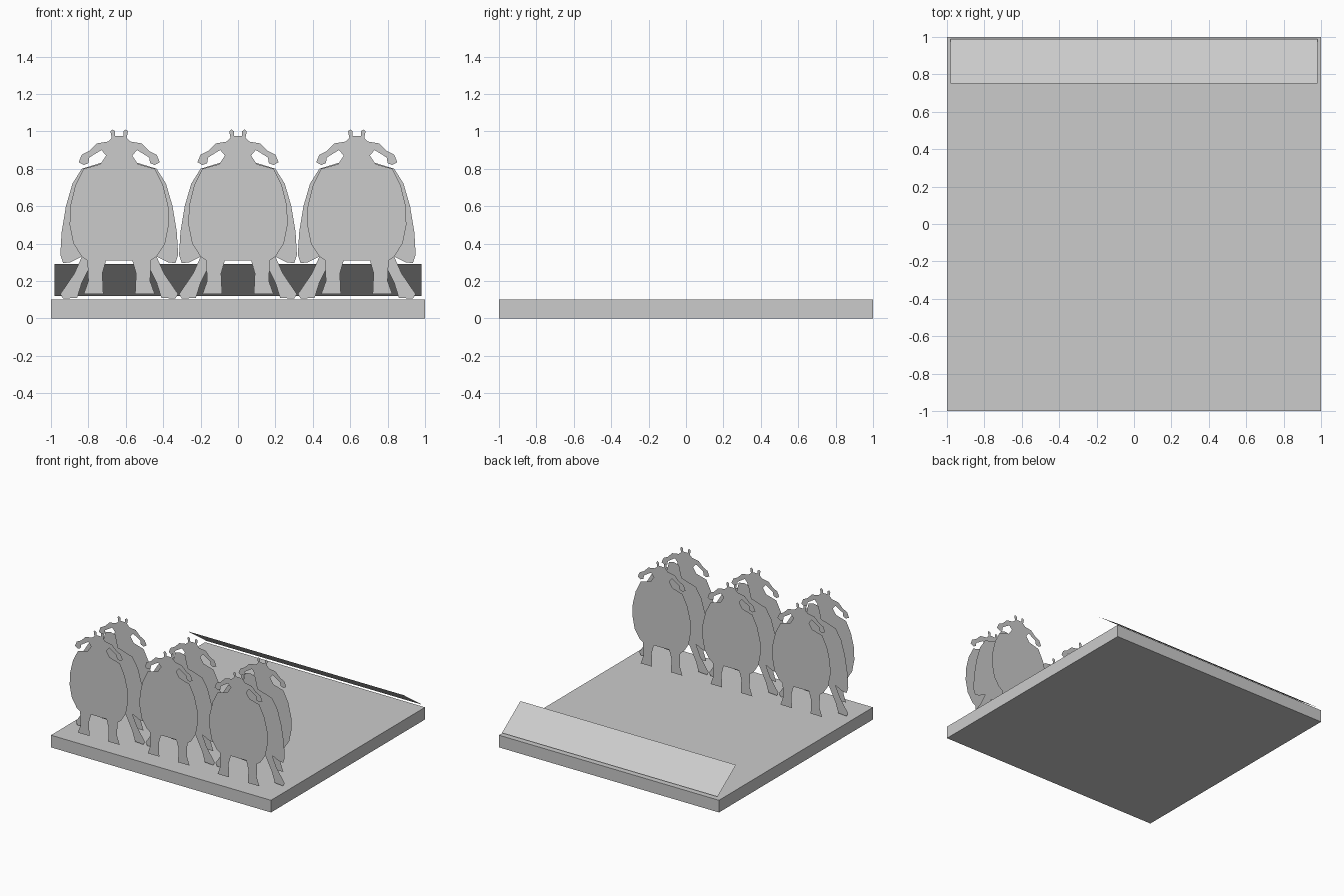
import bpy

default_cube = bpy.data.objects.get("Cube")
if default_cube:
    bpy.data.objects.remove(default_cube, do_unlink=True)

# One plain grey for the whole display
grey = bpy.data.materials.new("plain_grey")
grey.use_nodes = True
colour = (0.6, 0.6, 0.6, 1)
grey.diffuse_color = colour
grey.node_tree.nodes["Principled BSDF"].inputs["Base Color"].default_value = colour


def add_sheet(name, points):
    """Make a flat sheet from one closed outline."""
    mesh = bpy.data.meshes.new(name)
    mesh.from_pydata(points, [], [range(len(points))])
    mesh.materials.append(grey)
    sheet = bpy.data.objects.new(name, mesh)
    bpy.context.collection.objects.link(sheet)
    return sheet


def add_standing_card(name, half_outline, centre_x, depth):
    """Mirror a half outline and stand it up facing the front."""
    right_half = [(x, z) for x, z in half_outline]
    left_half = [(-x, z) for x, z in reversed(half_outline) if x > 0]
    outline = reversed(right_half + left_half)
    return add_sheet(name, [(centre_x + x, depth, z) for x, z in outline])


def add_ground_cutout(name, outline, shift_x=0, shift_y=0):
    """Lay an outline just above the base."""
    height = 0.102
    points = [(x + shift_x, y + shift_y, height) for x, y in reversed(outline)]
    return add_sheet(name, points)


# Base slab
bpy.ops.mesh.primitive_cube_add(size=1, location=(0, 0, 0.05))
base = bpy.context.object
base.name = "base_slab"
base.scale = (2, 2, 0.1)
base.data.materials.append(grey)

# Tilted panel along the back edge
panel_half_width = 0.98
add_sheet("tilted_panel", [
    (-panel_half_width, 0.75, 0.29), (panel_half_width, 0.75, 0.29),
    (panel_half_width, 0.99, 0.12), (-panel_half_width, 0.99, 0.12)])

# Half outline of the outer cards: knobs, curved horn, body, straight leg
head_and_horn = [
    (0, .975), (.022, .975), (.022, 1), (.035, 1.01), (.047, 1), (.04, .965),
    (.06, .945), (.12, .935), (.16, .895), (.2, .875), (.217, .835),
    (.19, .82), (.165, .83), (.16, .86), (.12, .885), (.095, .9), (.07, .87)]
body_side = [
    (.1, .825), (.19, .8), (.235, .71), (.262, .6), (.265, .5),
    (.245, .4), (.2, .33)]
straight_leg = [(.17, .31), (.165, .2), (.19, .13), (.085, .13), (.09, .24), (.07, .31), (0, .31)]
slim_outline = head_and_horn + body_side + straight_leg

# Half outline of the middle card: wide flanks and splayed leg
wide_outline = [
    (0, .95), (.045, .94), (.07, .84), (.2, .8), (.25, .72), (.285, .6),
    (.308, .46), (.315, .34), (.3, .295), (.26, .3), (.2, .33),
    (.24, .24), (.315, .13), (.3, .105), (.225, .11), (.2, .19),
    (.14, .31), (0, .31)]

# Three animals, each made from three cards one behind another
layers = {"front": (slim_outline, -0.9), "middle": (wide_outline, -0.75), "back": (slim_outline, -0.59)}
for place, centre_x in (("right", -0.635), ("centre", 0), ("left", 0.635)):
    for layer, (outline, depth) in layers.items():
        add_standing_card(f"{place}_animal_{layer}_card", outline, centre_x, depth)

# Animal cutouts lying flat on the base
horned_outline = [
    (.05, .66), (.16, .6), (.3, .51), (.5, .41), (.58, .39), (.64, .42),
    (.66, .53), (.76, .56), (.85, .5), (.91, .42), (.91, .32), (.87, .4),
    (.82, .48), (.74, .53), (.71, .48), (.71, .41), (.79, .38), (.86, .33),
    (.85, .25), (.77, .19), (.72, .08), (.6, .04), (.3, .04),
    (.23, .1), (.25, .17), (.14, .19), (.07, .15), (.08, .26), (.28, .23),
    (.29, .39), (.22, .48), (.06, .62)]
plain_outline = [
    (-.84, .66), (-.68, .6), (-.53, .61), (-.48, .69), (-.4, .68),
    (-.22, .59), (-.2, .54), (-.07, .54), (-.01, .45), (-.05, .38),
    (-.16, .33), (-.2, .23), (-.35, .19), (-.6, .2), (-.68, .27),
    (-.65, .31), (-.72, .28), (-.82, .24), (-.82, .36), (-.64, .38),
    (-.6, .53), (-.66, .46), (-.65, .53), (-.83, .6)]
add_ground_cutout("left_lying_cutout", horned_outline)
add_ground_cutout("front_lying_cutout", horned_outline, -0.84, -0.47)
add_ground_cutout("right_lying_cutout", plain_outline)
